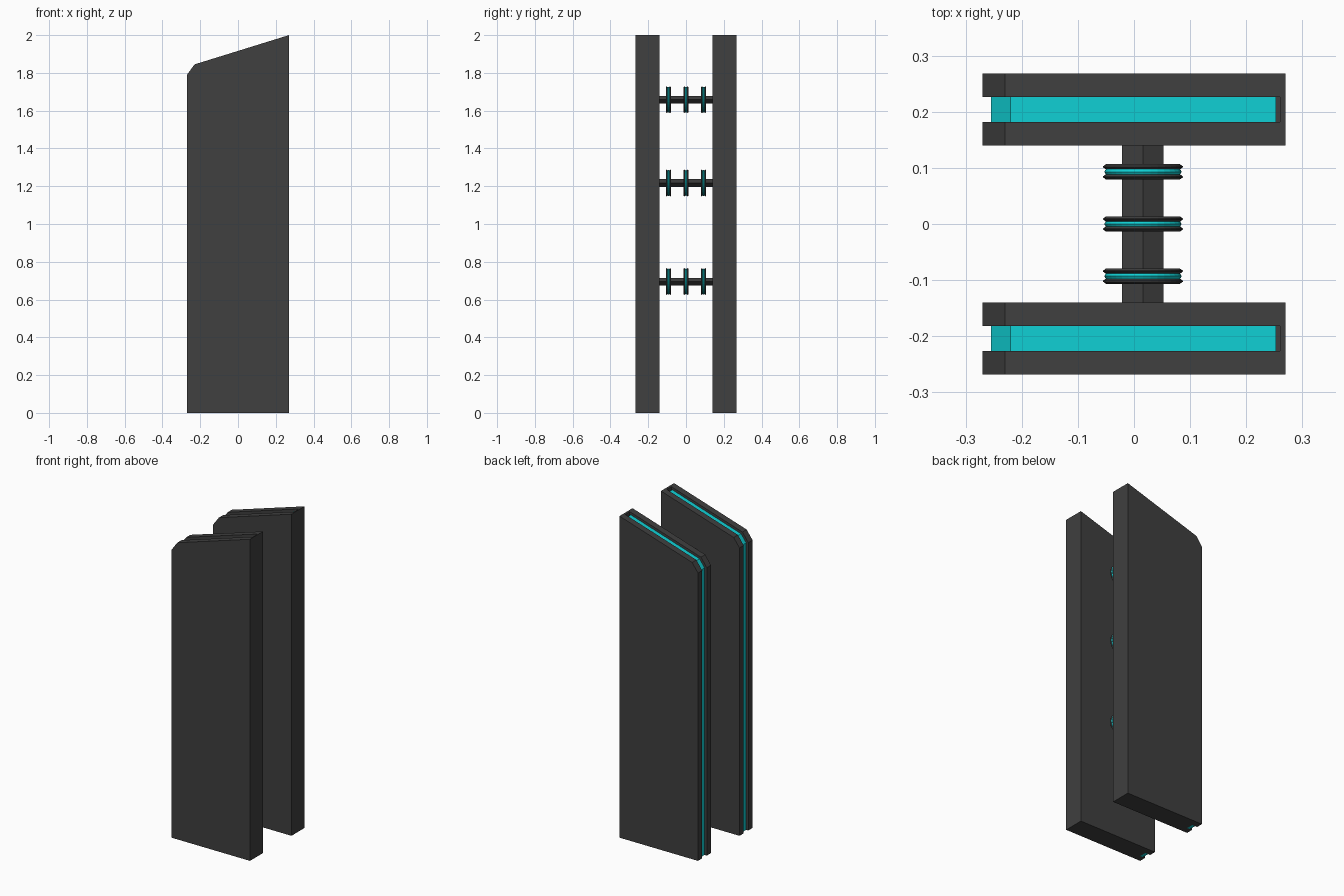
import bpy, bmesh, math

cube = bpy.data.objects.get("Cube")
if cube:
    bpy.data.objects.remove(cube)


def material(name, colour, roughness=0.6):
    m = bpy.data.materials.new(name)
    m.use_nodes = True
    m.diffuse_color = colour
    bsdf = m.node_tree.nodes["Principled BSDF"]
    bsdf.inputs["Base Color"].default_value = colour
    bsdf.inputs["Roughness"].default_value = roughness
    return m


DARK = material("dark grey", (0.05, 0.05, 0.05, 1))
CYAN = material("bright cyan", (0.005, 0.62, 0.65, 1))


def finish(name, bm, mat):
    bmesh.ops.recalc_face_normals(bm, faces=bm.faces[:])
    mesh = bpy.data.meshes.new(name)
    bm.to_mesh(mesh)
    bm.free()
    mesh.materials.append(mat)
    ob = bpy.data.objects.new(name, mesh)
    bpy.context.collection.objects.link(ob)
    return ob


def extrude_y(name, outline, y0, y1, mat):
    """Extrude an x-z outline from y0 to y1."""
    bm = bmesh.new()
    face = bm.faces.new([bm.verts.new((x, y0, z)) for x, z in outline])
    grown = bmesh.ops.extrude_face_region(bm, geom=[face])["geom"]
    verts = [g for g in grown if isinstance(g, bmesh.types.BMVert)]
    bmesh.ops.translate(bm, verts=verts, vec=(0, y1 - y0, 0))
    return finish(name, bm, mat)


def lathe_y(name, profile, cx, cy, cz, mat, steps=32):
    """Spin (radius, y) points about an axis parallel to y."""
    bm = bmesh.new()
    verts = [bm.verts.new((cx + r, cy + y, cz)) for r, y in profile]
    edges = [bm.edges.new(pair) for pair in zip(verts, verts[1:])]
    bmesh.ops.spin(bm, geom=verts + edges, cent=(cx, cy, cz), axis=(0, 1, 0),
                   angle=math.tau, steps=steps)
    bmesh.ops.remove_doubles(bm, verts=bm.verts[:], dist=0.0002)
    return finish(name, bm, mat)


# Side outlines of the panel cheeks, the inner core and the light strip
CHEEK = [(-.27, 0), (.27, 0), (.27, 2), (-.23, 1.845), (-.27, 1.79)]
CORE = [(-.235, 0), (.27, 0), (.27, 2), (.26, 1.997), (.26, 1.958),
        (-.21, 1.813), (-.235, 1.778)]
STRIP = [(-.255, 0), (-.235, 0), (-.235, 1.778), (-.21, 1.813), (.253, 1.956),
         (.253, 1.979), (-.22, 1.832), (-.255, 1.785)]
HALF, GROOVE = 0.064, 0.0225

# Two grooved panels, each with a recessed light strip
for label, y in (("front", -0.204), ("rear", 0.204)):
    extrude_y(label + "_panel_outer_cheek", CHEEK, y - HALF, y - GROOVE, DARK)
    extrude_y(label + "_panel_inner_cheek", CHEEK, y + GROOVE, y + HALF, DARK)
    extrude_y(label + "_panel_core", CORE, y - GROOVE, y + GROOVE, DARK)
    extrude_y(label + "_light_strip", STRIP, y - GROOVE, y + GROOVE, CYAN)

# Cross rods between the panels, each carrying three ringed discs
CX = 0.016
RIM = [(0, -.0045), (.066, -.0045), (.071, -.001), (.071, .001),
       (.066, .0045), (0, .0045)]
BAND = [(.055, -.007), (.066, -.005), (.069, 0), (.066, .005), (.055, .007)]
for level, z in (("lower", 0.695), ("middle", 1.217), ("upper", 1.658)):
    diamond = [(CX - .037, z), (CX, z - .02), (CX + .037, z), (CX, z + .02)]
    extrude_y(level + "_rod", diamond, -0.141, 0.141, DARK)
    for place, y in (("front", -.093), ("centre", 0), ("rear", .093)):
        name = level + "_" + place
        for side, offset in (("front", -.009), ("rear", .009)):
            lathe_y(name + "_disc_" + side + "_rim", RIM, CX, y + offset, z, DARK)
        lathe_y(name + "_disc_light_band", BAND, CX, y, z, CYAN)
